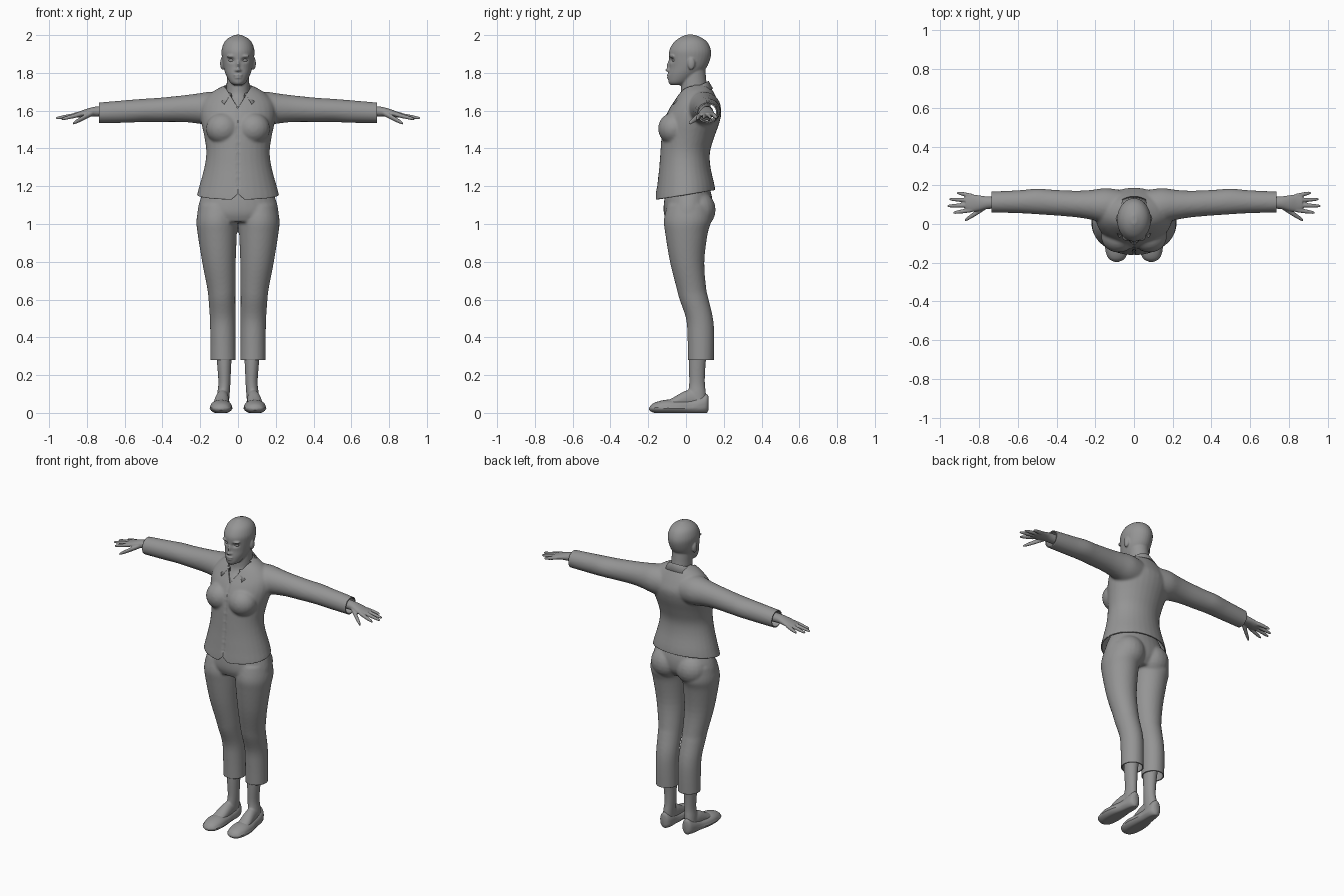
import bpy, bmesh, math
from mathutils import Matrix, Vector

old = bpy.data.objects.get("Cube")
if old:
    bpy.data.objects.remove(old, do_unlink=True)

GREY = (0.3, 0.3, 0.3, 1)
grey = bpy.data.materials.new("plain grey")
grey.use_nodes = True
grey.diffuse_color = GREY
grey.node_tree.nodes["Principled BSDF"].inputs["Base Color"].default_value = GREY


def spline(p, q, r, s, t):
    """Smooth interpolation between stations q and r."""
    return [b + t * (c - a) / 2 + t * t * (a - 2.5 * b + 2 * c - d / 2)
            + t ** 3 * (1.5 * (b - c) + (d - a) / 2) for a, b, c, d in zip(p, q, r, s)]


def tube(bm, axis, stations, side=1, steps=4, count=32):
    """Closed loft; a station is (position, low and high of the two other axes)."""
    pts = [stations[0], *stations, stations[-1]]
    rows = [spline(*pts[i:i + 4], k / steps) for i in range(len(stations) - 1) for k in range(steps)]
    rows.append(stations[-1])
    rings = []
    for t, a0, a1, b0, b1 in rows:
        ring = []
        for k in range(count):
            ang = math.tau * k / count
            a = (a0 + a1) / 2 + (a1 - a0) / 2 * math.cos(ang)
            b = (b0 + b1) / 2 + (b1 - b0) / 2 * math.sin(ang)
            x, y, z = {"X": (t, a, b), "Y": (a, t, b), "Z": (a, b, t)}[axis]
            ring.append(bm.verts.new((x * side, y, z)))
        rings.append(ring)
    for low, high in zip(rings, rings[1:]):
        for k in range(count):
            j = (k + 1) % count
            bm.faces.new((low[k], low[j], high[j], high[k]))
    bm.faces.new(rings[0])
    bm.faces.new(rings[-1])


def column(bm, stations):
    """Symmetric vertical loft; a station is (height, front, back, half width)."""
    tube(bm, "Z", [(z, -w, w, f, b) for z, f, b, w in stations])


def ball(bm, centre, radii, side=1):
    x, y, z = centre
    bmesh.ops.create_uvsphere(bm, u_segments=20, v_segments=12, radius=1,
                              matrix=Matrix.Translation((x * side, y, z)) @ Matrix.Diagonal((*radii, 1)))


def finger(bm, base, tip, r, side):
    """Tapered digit between two points."""
    rows = []
    for t, s in ((0, 1), (.35, 1), (.7, .85), (.93, .6), (1, .15)):
        x, y, z = Vector(base).lerp(Vector(tip), t)
        rows.append((x, y - r * s, y + r * s, z - r * s, z + r * s))
    tube(bm, "X", rows, side, 2, 12)


def finish(obj, angle=50):
    obj.data.materials.clear()
    obj.data.materials.append(grey)
    bpy.ops.object.select_all(action="DESELECT")
    obj.select_set(True)
    bpy.context.view_layer.objects.active = obj
    bpy.ops.object.shade_smooth_by_angle(angle=math.radians(angle))
    return obj


def make(name, bm):
    bmesh.ops.recalc_face_normals(bm, faces=bm.faces)
    mesh = bpy.data.meshes.new(name)
    bm.to_mesh(mesh)
    bm.free()
    obj = bpy.data.objects.new(name, mesh)
    bpy.context.collection.objects.link(obj)
    return obj


def fuse(name, bm, voxel, smooth=4):
    """Blend overlapping shapes into one skin and return it for trimming."""
    obj = make(name, bm)
    mod = obj.modifiers.new("blend", "REMESH")
    mod.mode, mod.voxel_size = "VOXEL", voxel
    mod = obj.modifiers.new("soften", "SMOOTH")
    mod.factor, mod.iterations = .5, smooth
    mesh = bpy.data.meshes.new_from_object(obj.evaluated_get(bpy.context.evaluated_depsgraph_get()))
    obj.modifiers.clear()
    obj.data = mesh
    skin = bmesh.new()
    skin.from_mesh(mesh)
    return obj, skin


def trim(bm, point, normal, keep=lambda c: True):
    """Cut away what lies beyond a plane, among the chosen faces."""
    faces = [f for f in bm.faces if keep(f.calc_center_median())]
    geom = set(faces)
    for f in faces:
        geom.update(f.verts, f.edges)
    bmesh.ops.bisect_plane(bm, geom=list(geom), plane_co=point, plane_no=normal, clear_outer=True)


def cloth(obj, skin):
    skin.to_mesh(obj.data)
    skin.free()
    mod = obj.modifiers.new("thickness", "SOLIDIFY")
    mod.thickness, mod.offset = .007, -1
    finish(obj)


SIDES = (1, -1)

# Head with neck and face
bm = bmesh.new()
column(bm, [(1.735, -.08, -.01, .022), (1.75, -.093, .02, .042), (1.79, -.094, .075, .064),
            (1.83, -.088, .11, .077), (1.88, -.09, .13, .085), (1.92, -.088, .132, .087),
            (1.96, -.066, .115, .074), (1.985, -.035, .085, .05), (2.002, 0, .045, .014)])
column(bm, [(1.55, -.09, .13, .11), (1.62, -.075, .13, .1), (1.68, -.032, .125, .068),
            (1.74, -.025, .11, .06), (1.85, -.02, .1, .06)])
ball(bm, (0, -.091, 1.815), (.015, .019, .01))
ball(bm, (0, -.086, 1.838), (.009, .015, .03))
ball(bm, (0, -.088, 1.788), (.026, .014, .006))
ball(bm, (0, -.087, 1.775), (.022, .014, .006))
for s in SIDES:
    ball(bm, (.01, -.086, 1.813), (.011, .012, .008), s)
    ball(bm, (.034, -.07, 1.888), (.028, .019, .008), s)
    ball(bm, (.082, .028, 1.85), (.013, .02, .034), s)
head, skin = fuse("head", bm, .005, 3)
for v in skin.verts:
    if v.co.y < -.03:
        d2 = (abs(v.co.x) - .034) ** 2 + 2 * (v.co.z - 1.867) ** 2
        v.co.y += .014 * math.exp(-d2 / .00025)
skin.to_mesh(head.data)
skin.free()
finish(head, 80)
for s, word in zip(SIDES, ("left", "right")):
    bm = bmesh.new()
    ball(bm, (.034, -.058, 1.866), (.017, .016, .01), s)
    finish(make(word + "_eye", bm))

# Jacket: torso, bust and sleeves blended, then trimmed at hem, cuffs and neck
bm = bmesh.new()
column(bm, [(1.06, -.165, .15, .228), (1.14, -.16, .155, .22), (1.2, -.153, .152, .205),
            (1.3, -.142, .13, .178), (1.38, -.136, .127, .168), (1.46, -.13, .15, .178),
            (1.54, -.118, .178, .195), (1.6, -.094, .187, .2), (1.65, -.064, .17, .185),
            (1.7, -.034, .145, .135), (1.735, -.01, .125, .07)])
for s in SIDES:
    ball(bm, (.08, -.065, 1.505), (.09, .083, .085), s)
    tube(bm, "X", [(.04, .02, .17, 1.52, 1.69), (.14, .005, .185, 1.52, 1.7), (.22, .022, .176, 1.533, 1.69),
                   (.3, .035, .172, 1.54, 1.68), (.42, .045, .177, 1.54, 1.668), (.5, .05, .183, 1.54, 1.663),
                   (.6, .056, .174, 1.536, 1.655), (.8, .06, .165, 1.533, 1.638)], s)
jacket, skin = fuse("jacket", bm, .008, 6)
trim(skin, (0, 0, 1.155), (0, .16, -1))
for s in SIDES:
    trim(skin, (.737 * s, 0, 0), (s, 0, 0))
bmesh.ops.bisect_plane(skin, geom=skin.verts[:] + skin.edges[:] + skin.faces[:],
                       plane_co=(0, 0, 0), plane_no=(1, 0, 0))
for s in SIDES:
    trim(skin, (0, 0, 1.615), (-.8 * s, 0, .5), lambda c: c.x * s > 0 and c.y < .03 and c.z > 1.6)
for v in skin.verts:
    if v.co.y < -.1 and v.co.z < 1.2:
        v.co.z += .03 * max(0, 1 - abs(v.co.x) / .035) * (1.2 - v.co.z) / .07
    if v.co.y < -.05 and abs(v.co.x) < .004:
        v.co.y += .003
cloth(jacket, skin)

# Folded collar
bm = bmesh.new()
rows = []
for k in range(33):
    t = k / 16 - 1
    a, b = t * math.pi * .84, t * math.pi * .76
    ca, cb = math.cos(a), math.cos(b)
    deep = .088 if ca < 0 else .075
    reach = .158 if cb < 0 else .098
    points = ((.066 * math.sin(a), .045 + deep * ca * .95, 1.69 + .03 * ca),
              (.07 * math.sin(a), .045 + deep * ca, 1.722 + .035 * ca),
              (.11 * math.sin(b), .045 + reach * cb, 1.682 + .035 * cb - .02 * t ** 8))
    rows.append([bm.verts.new(p) for p in points])
for one, two in zip(rows, rows[1:]):
    for j in range(2):
        bm.faces.new((one[j], one[j + 1], two[j + 1], two[j]))
collar = make("collar", bm)
collar.modifiers.new("thickness", "SOLIDIFY").thickness = .007
finish(collar)

# Trousers: hips, seat and legs blended, then trimmed at the ankles
bm = bmesh.new()
column(bm, [(1.21, -.1, .12, .165), (1.13, -.115, .14, .2), (1.06, -.118, .135, .215), (1.01, -.1, .1, .2)])
for s in SIDES:
    ball(bm, (.09, .065, 1.075), (.1, .092, .1), s)
    tube(bm, "Z", [(1.1, .01, .205, -.1, .13), (1.02, .004, .22, -.117, .135), (.95, .006, .214, -.11, .115),
                   (.8, .012, .19, -.085, .097), (.66, .013, .163, -.05, .107), (.6, .014, .156, -.034, .12),
                   (.5, .013, .149, 0, .143), (.4, .013, .147, .008, .15), (.22, .012, .146, .012, .146)], s)
trousers, skin = fuse("trousers", bm, .008)
trim(skin, (0, 0, .28), (0, 0, -1))
cloth(trousers, skin)

for s, word in zip(SIDES, ("left", "right")):
    # Hand with wrist, palm and digits
    bm = bmesh.new()
    tube(bm, "X", [(.66, .08, .145, 1.565, 1.625), (.75, .078, .142, 1.568, 1.622), (.8, .068, .148, 1.568, 1.61),
                   (.84, .064, .153, 1.564, 1.596), (.87, .075, .148, 1.568, 1.588)], s)
    for tip, base in (((.935, .058, 1.555), .073), ((.966, .093, 1.56), .098),
                      ((.955, .128, 1.56), .122), ((.915, .162, 1.562), .144)):
        finger(bm, (.835, base, 1.58), tip, .0115, s)
    finger(bm, (.765, .09, 1.59), (.875, .018, 1.532), .0145, s)
    hand, skin = fuse(word + "_hand", bm, .004, 2)
    skin.free()
    finish(hand, 80)

    # Ankle and instep
    bm = bmesh.new()
    tube(bm, "Z", [(.03, .05, .115, .02, .11), (.1, .044, .11, .012, .106), (.16, .04, .104, .017, .1),
                   (.25, .036, .11, .015, .103), (.36, .03, .12, .015, .115)], s)
    tube(bm, "Y", [(-.13, .06, .125, .02, .05), (-.07, .05, .13, .02, .08),
                   (0, .048, .12, .02, .118), (.06, .05, .11, .02, .12)], s)
    foot, skin = fuse(word + "_foot", bm, .006)
    skin.free()
    finish(foot, 80)

    # Flat shoe with a level sole
    bm = bmesh.new()
    tube(bm, "Y", [(-.195, .078, .1, .015, .028), (-.18, .052, .126, .004, .046), (-.15, .038, .14, -.003, .06),
                   (-.1, .032, .147, -.006, .07), (-.04, .036, .142, -.006, .068), (.02, .042, .127, -.006, .072),
                   (.08, .042, .12, -.006, .09), (.11, .052, .11, 0, .1), (.12, .07, .092, .02, .085)], s)
    for v in bm.verts:
        v.co.z = max(v.co.z, 0)
        if v.co.z < .03:
            v.co.x += (v.co.x - .085 * s) * .08
    finish(make(word + "_shoe", bm), 40)
